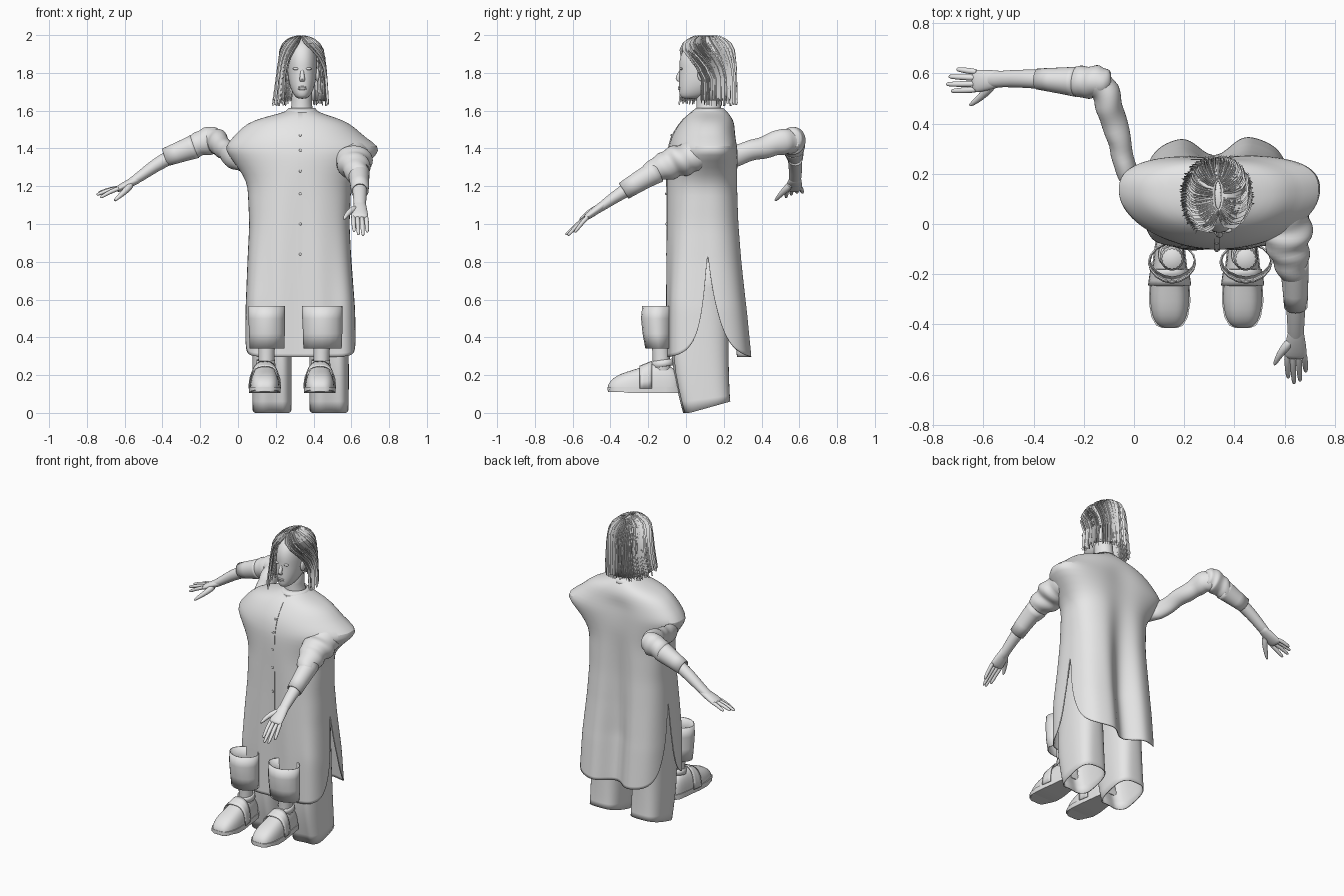
import bpy, math, random
from mathutils import Vector

random.seed(4)
cube = bpy.data.objects.get("Cube")
if cube:
    bpy.data.objects.remove(cube)

grey = bpy.data.materials.new("plain grey")
grey.use_nodes = True
grey.diffuse_color = (0.8, 0.8, 0.8, 1)
grey.node_tree.nodes["Principled BSDF"].inputs["Base Color"].default_value = (0.8, 0.8, 0.8, 1)


def finish(name, verts, faces, subsurf=0, thick=0, angle=50):
    me = bpy.data.meshes.new(name)
    me.from_pydata([tuple(v) for v in verts], [], faces)
    me.materials.append(grey)
    me.shade_smooth()
    me.set_sharp_from_angle(angle=math.radians(angle))
    ob = bpy.data.objects.new(name, me)
    bpy.context.collection.objects.link(ob)
    if subsurf:
        mod = ob.modifiers.new("smooth", 'SUBSURF')
        mod.levels = mod.render_levels = subsurf
    if thick:
        mod = ob.modifiers.new("cloth", 'SOLIDIFY')
        mod.thickness, mod.offset = thick, -1
    return ob


def loft(name, rings, cap=True, closed=True, **kw):
    n = len(rings[0])
    verts = [p for r in rings for p in r]
    faces = []
    for i in range(len(rings) - 1):
        for j in range(n if closed else n - 1):
            k = (j + 1) % n
            faces.append((i * n + j, i * n + k, (i + 1) * n + k, (i + 1) * n + j))
    if cap:
        faces.append(tuple(reversed(range(n))))
        faces.append(tuple(range(len(verts) - n, len(verts))))
    return finish(name, verts, faces, **kw)


def power(v, p):
    return math.copysign(abs(v) ** (2 / p), v)


def oval(box, a, p=2.0):
    """Point of a superellipse given as left, right, front, back."""
    l, r, f, b = box
    return ((l + r) / 2 + (r - l) / 2 * power(math.cos(a), p),
            (f + b) / 2 + (b - f) / 2 * power(math.sin(a), p))


def lookup(table, z):
    """Blend the rows of a table listed from the top downward."""
    if z >= table[0][0]:
        return table[0][1:]
    for hi, lo in zip(table, table[1:]):
        if z >= lo[0]:
            t = (hi[0] - z) / (hi[0] - lo[0])
            return [u + (v - u) * t for u, v in zip(hi[1:], lo[1:])]
    return table[-1][1:]


def angles(n):
    return [2 * math.pi * i / n for i in range(n)]


def stack(name, table, p=2.0, n=24, **kw):
    rings = [[(*oval(row[1:], a, p), row[0]) for a in angles(n)] for row in reversed(table)]
    return loft(name, rings, **kw)


def tube(name, path, side, n=16, wrinkle=0, steps=1, cap=True, subsurf=1, thick=0):
    """Tube along (x, y, z, side radius, other radius) rows."""
    rows = []
    for p, q in zip(path, path[1:]):
        rows += [[u + (v - u) * s / steps for u, v in zip(p, q)] for s in range(steps)]
    rows.append(path[-1])
    rings = []
    for i, row in enumerate(rows):
        tan = Vector(rows[min(i + 1, len(rows) - 1)][:3]) - Vector(rows[max(i - 1, 0)][:3])
        tan.normalize()
        s = Vector(side)
        s = (s - tan * s.dot(tan)).normalized()
        up = s.cross(tan)
        ring = []
        for a in angles(n):
            w = 1 + wrinkle * math.sin(i * 1.9 + 2 * math.sin(a + i * 0.4))
            ring.append(Vector(row[:3]) + (s * math.cos(a) * row[3] - up * math.sin(a) * row[4]) * w)
        rings.append(ring)
    return loft(name, rings, cap=cap, subsurf=subsurf, thick=thick, angle=80)


def ball(name, loc, size):
    rings = [[(loc[0] + size[0] * math.sin(t) * math.cos(a), loc[1] + size[1] * math.sin(t) * math.sin(a),
               loc[2] - size[2] * math.cos(t)) for a in angles(14)]
             for t in [0.05 + 3.04 * i / 8 for i in range(9)]]
    return loft(name, rings)


# Long shirt with cap shoulders, side slits and folds at the back
ROBE = [(1.605, .265, .41, .05, .2), (1.595, .25, .425, .035, .215), (1.58, .2, .46, .01, .23),
        (1.55, .08, .56, -.02, .25), (1.51, .02, .62, -.05, .26), (1.46, -.025, .67, -.078, .268),
        (1.41, -.07, .75, -.092, .274), (1.37, -.055, .74, -.1, .277), (1.3, .0, .66, -.103, .28),
        (1.22, .05, .6, -.103, .285), (1.0, .06, .59, -.102, .3), (.8, .05, .6, -.102, .32),
        (.55, .04, .62, -.102, .35), (.3, .038, .625, -.102, .375)]


def robe_point(a, z):
    """Surface point, with its depth behind or ahead of the side seam."""
    box = lookup(ROBE, z)
    low = max(0, min(1, (1.3 - z) / .7))
    x, y = oval(box, a, 2.2 + (2 * low if math.sin(a) < 0 else .2 * low))
    depth = abs(y - (box[2] + box[3]) / 2)
    if math.sin(a) > 0:
        y -= (0.015 + 0.085 * low) * math.exp(-((x - .32) / .1) ** 2) * (z < 1.5)
    y += 0.006 * low * math.sin(x * 34) * math.sin(a)
    y += .3 * (x - .335) ** 2 * (1 - low) * min(1, (1.6 - z) * 10)
    return (x, y, z), depth


robe_angles = [a - .4 * math.sin(2 * a) for a in angles(128)]
levels = [row[0] for row in ROBE[:10]] + [1.15, 1.08, 1.0, .94, .88]
rings = [[robe_point(a, z)[0] for a in robe_angles] for z in levels]
for i in range(1, 17):
    ring = []
    for a in robe_angles:
        hem = .29 + .57 * math.exp(-robe_point(a, .5)[1] / .05)
        ring.append(robe_point(a, .88 + (hem - .88) * i / 16)[0])
    rings.append(ring)
loft("long_shirt", rings[::-1], cap=False, subsurf=1, thick=.006)

# Collar band, button placket and buttons
stack("collar", [(1.615, .268, .408, .055, .195), (1.6, .255, .42, .035, .212), (1.585, .24, .435, .022, .225)],
      cap=False, thick=.008, n=32)
strip = []
for i in range(30):
    z = 1.59 - i * .034
    y = robe_point(-math.pi / 2, z)[0][1]
    strip.append([(.318, y + .004, z), (.318, y - .003, z), (.342, y - .003, z), (.342, y + .004, z)])
loft("placket", strip[::-1])
for z in (1.47, 1.39, 1.28, 1.16, 1.0, .84):
    ball("button", (.33, robe_point(-math.pi / 2, z)[0][1] - .005, z), (.007, .004, .007))

# Legs: trousers, separate cuffs, ankles and shoes
SHOE = [(-.415, .025, .14), (-.405, .05, .165), (-.37, .07, .198), (-.31, .08, .22), (-.24, .077, .24),
        (-.18, .068, .265), (-.11, .06, .262), (-.06, .052, .235), (-.03, .03, .2)]
for side, mid, shoe_x, cuff in (("right", .18, .142, (.055, .248)), ("left", .482, .433, (.34, .552))):
    legs = []
    for z, w, f, b, p in ((0, .104, -.02, .235, 3), (.12, .105, -.052, .23, 3), (.3, .105, -.088, .225, 2.8),
                          (.5, .103, -.08, .225, 2.4), (.82, .1, -.05, .225, 2)):
        ring = []
        for a in angles(32):
            x, y = oval((mid - w, mid + w, f, b), a, p)
            y += .018 * math.exp(-((x - mid - .02) / .03) ** 2) * (math.sin(a) < 0)
            ring.append((x, y, z + max(0, (y - .02) * .28) * (z == 0)))
        legs.append(ring)
    loft(side + "_trouser_leg", legs, cap=False, subsurf=1, thick=.006)

    l, r = cuff
    stack(side + "_cuff", [(.565, l, r, -.232, -.07), (.5, l, r, -.238, -.07), (.42, l + .004, r, -.23, -.073),
                           (.34, l + .006, r - .003, -.215, -.075)], p=1.85, n=16, cap=False, thick=.006)
    c = (l + r) / 2
    tube(side + "_ankle", [(shoe_x + .008, -.125, .18, .045, .055), (shoe_x + .008, -.13, .27, .042, .045),
                           (shoe_x + .01, -.135, .38, .046, .048), (c, -.14, .47, .055, .055)], (1, 0, 0))
    upper, sole = [], []
    for y, w, top in SHOE:
        upper.append([(shoe_x + w * power(math.cos(a), 2.8), y,
                       .12 + (top - .12) * max(0, power(math.sin(a), 2.5)) - .01 * (math.sin(a) < -.01))
                      for a in angles(24)])
        w += .003
        lift = .015 * max(0, (-y - .3) / .1)
        sole.append([(shoe_x - w, y, .105 + lift), (shoe_x + w, y, .105 + lift),
                     (shoe_x + w, y, .138), (shoe_x - w, y, .138)])
    loft(side + "_shoe", upper[::-1], subsurf=1)
    loft(side + "_sole", sole, angle=40)
    band = []
    for y in (-.245, -.225, -.2, -.18):
        w, top = lookup([(-q[0],) + q[1:] for q in SHOE][:9], -y)
        band.append([(shoe_x + (w + .003) * power(math.cos(t), 2.8), y,
                      .13 + (top - .125) * power(math.sin(t), 2.5)) for t in [math.pi * i / 14 for i in range(15)]])
    loft(side + "_shoe_strap", band, cap=False, closed=False, thick=.006)
    tube(side + "_shoe_opening", [(shoe_x + .005, -.12, .245, .053, .06),
                                  (shoe_x + .005, -.125, .28, .05, .057)], (1, 0, 0), cap=False, thick=.008)

# Arms: sleeves, rolled cuffs, forearms
tube("right_upper_sleeve", [(.05, .13, 1.33, .05, .06), (-.03, .2, 1.345, .045, .06), (-.055, .32, 1.38, .046, .055),
                            (-.09, .44, 1.415, .055, .062), (-.115, .53, 1.44, .058, .07),
                            (-.15, .575, 1.445, .055, .07)], (1, 0, 0), wrinkle=.1, steps=3)
tube("right_lower_sleeve", [(-.09, .565, 1.445, .045, .05), (-.14, .567, 1.447, .066, .076),
                            (-.2, .565, 1.425, .066, .068), (-.25, .57, 1.4, .055, .058),
                            (-.38, .578, 1.355, .04, .046)], (0, 1, 0), wrinkle=.09, steps=3)
tube("right_rolled_cuff", [(-.23, .567, 1.41, .062, .066), (-.27, .57, 1.395, .056, .06),
                           (-.385, .578, 1.353, .043, .05)], (0, 1, 0), cap=False, thick=.008)
tube("right_forearm", [(-.3, .575, 1.38, .04, .042), (-.4, .578, 1.335, .039, .038), (-.48, .58, 1.28, .035, .032),
                       (-.55, .577, 1.228, .033, .025), (-.6, .572, 1.205, .03, .018)], (0, 1, 0))
tube("left_upper_sleeve", [(.56, .12, 1.38, .07, .07), (.61, .07, 1.365, .09, .08), (.61, 0, 1.345, .1, .088),
                           (.61, -.07, 1.325, .095, .085), (.625, -.14, 1.295, .075, .07),
                           (.64, -.22, 1.245, .05, .055)], (1, 0, 0), wrinkle=.12, steps=3)
tube("left_rolled_cuff", [(.636, -.15, 1.28, .062, .064), (.642, -.21, 1.25, .055, .058),
                          (.645, -.33, 1.175, .048, .05)], (1, 0, 0), cap=False, thick=.008)
tube("left_forearm", [(.64, -.2, 1.25, .042, .042), (.645, -.3, 1.19, .041, .039), (.645, -.38, 1.14, .036, .032),
                      (.645, -.45, 1.09, .032, .025), (.644, -.49, 1.06, .03, .018)], (1, 0, 0))


# Hands: palm, four fingers and a thumb
def hand(name, wrist, knuckle, across, tips, thumb):
    w, k, s = Vector(wrist), Vector(knuckle), Vector(across)
    tube(name + "_palm", [(*w.lerp(k, -.25), .03, .02), (*w, .034, .023), (*w.lerp(k, .4), .042, .023),
                          (*w.lerp(k, .85), .047, .019), (*k, .045, .014)], s)
    for i, tip in enumerate(tips):
        t = Vector(tip)
        base = w.lerp(k, .75) + s * (i - 1.5) * .023
        bend = base.lerp(t, .5) + Vector((0, 0, .006))
        tube(name + "_finger", [(*base, .014, .014), (*bend, .013, .012), (*base.lerp(t, .9), .0105, .010),
                                (*t, .006, .006)], s, n=8)
    r = (.024, .018, .013, .007)
    tube(name + "_thumb", [(*p, q, q) for p, q in zip(thumb, r)], s, n=8)


hand("right", (-.54, .578, 1.232), (-.645, .568, 1.18), (0, 1, 0),
     [(-.73, .53, 1.14), (-.75, .557, 1.155), (-.74, .588, 1.165), (-.708, .617, 1.165)],
     [(-.56, .56, 1.215), (-.595, .52, 1.175), (-.63, .49, 1.145), (-.658, .47, 1.12)])
hand("left", (.645, -.44, 1.1), (.643, -.535, 1.03), (1, 0, 0),
     [(.615, -.615, .96), (.638, -.638, .942), (.662, -.628, .938), (.685, -.59, .955)],
     [(.63, -.46, 1.085), (.595, -.5, 1.07), (.572, -.535, 1.045), (.558, -.565, 1.02)])

# Head, neck and face
stack("neck", [(1.74, .28, .4, .05, .18), (1.65, .285, .39, .055, .18), (1.6, .28, .395, .055, .19),
               (1.54, .24, .43, .04, .2)], subsurf=1)
stack("head", [(1.985, .32, .36, .08, .13), (1.965, .285, .395, .02, .19), (1.92, .265, .413, -.022, .222),
               (1.86, .26, .42, -.038, .23), (1.82, .262, .418, -.034, .222), (1.76, .266, .414, -.038, .2),
               (1.71, .28, .4, -.038, .15), (1.68, .297, .383, -.035, .11), (1.662, .315, .365, -.02, .06)],
      p=2.2, subsurf=1)
tube("nose", [(.34, -.022, 1.825, .009, .008), (.34, -.036, 1.79, .011, .011), (.34, -.048, 1.768, .016, .014),
              (.34, -.032, 1.753, .015, .006)], (1, 0, 0), n=12)
for z in (1.724, 1.715):
    ball("lip", (.34, -.035, z), (.023, .007, .006))
for s in (-1, 1):
    ball("eye", (.34 + s * .034, -.025, 1.822), (.017, .009, .007))
    ball("ear", (.34 + s * .08, .085, 1.79), (.012, .025, .036))

# Hair: an inner shell and overlapping locks, parted in the middle, one side tucked behind the ear
HAIR = [(1.997, .325, .345, .06, .17), (1.986, .28, .39, .03, .195), (1.962, .245, .425, -.008, .235),
        (1.92, .225, .448, -.035, .255), (1.85, .214, .46, -.046, .264), (1.75, .202, .468, -.052, .267),
        (1.63, .183, .475, -.058, .27)]
PARTING = [(1.99, 0, 0), (1.96, 6, 8), (1.93, 16, 24), (1.89, 28, 46), (1.85, 34, 64), (1.78, 37, 80), (1.63, 32, 80)]


def hair_point(turn, z, out=0):
    """Turn runs from -1 to 1 around the head, with 0 at the front parting."""
    start = math.radians(lookup(PARTING, z)[0 if turn < 0 else 1])
    ang = start + abs(turn) * (math.pi - start)
    l, r, f, b = lookup(HAIR, z)
    return oval((l - out, r + out, f - out, b + out), math.copysign(ang, turn) - math.pi / 2, 2.1) + (z + out * .3,)


DROP = [1.995, 1.988, 1.975, 1.955, 1.92, 1.88, 1.83, 1.77, 1.71]
for s, label in ((-1, "right"), (1, "left")):
    shell = [[hair_point(s * (.001 + .999 * j / 30), z, -.006) for j in range(31)] for z in DROP + [1.655]]
    loft(label + "_hair_shell", shell[::s], cap=False, closed=False, thick=.004)
verts, faces = [], []
for i in range(150):
    turn = -.985 + 1.97 * i / 149
    width, out, end = random.uniform(.007, .012), random.uniform(-.006, .004), random.uniform(1.625, 1.665)
    drift = random.uniform(-.012, .012)
    for k, z in enumerate(DROP + [end]):
        mid = turn + drift * k / len(DROP)
        for off, lift in ((-width, -.004), (0, .004), (width, -.004)):
            t = mid + off * (.5 if z == end else 1)
            t = math.copysign(max(.002, min(.998, abs(t))), turn)
            verts.append(hair_point(t, z, out + lift))
        if k:
            n = len(verts)
            faces += [(n - 6, n - 3, n - 2, n - 5), (n - 5, n - 2, n - 1, n - 4)]
finish("hair_locks", verts, faces, angle=25)
